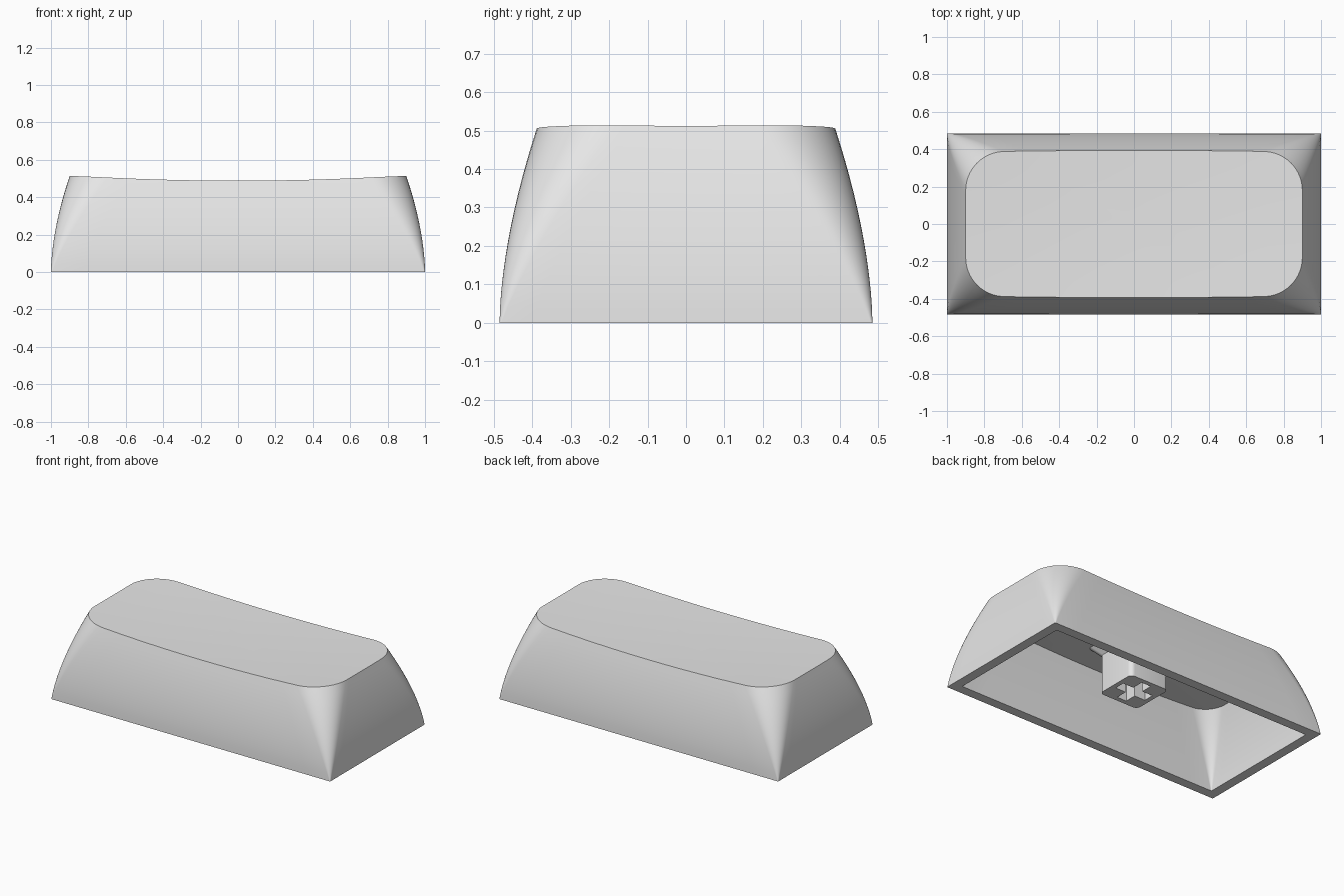
import bpy, bmesh, math

if "Cube" in bpy.data.objects:
    bpy.data.objects.remove(bpy.data.objects["Cube"], do_unlink=True)

HALF_X, HALF_Y = 1.0, 0.485
HEIGHT, INSET, WALL = 0.515, 0.1, 0.062

plastic = bpy.data.materials.new("light grey plastic")
plastic.use_nodes = True
plastic.diffuse_color = (0.8, 0.8, 0.8, 1)
plastic.node_tree.nodes["Principled BSDF"].inputs["Base Color"].default_value = (0.8, 0.8, 0.8, 1)


def rounded_rect(hx, hy, r, steps=10, edge=12):
    """Counter-clockwise outline with round corners and divided straight sides."""
    pts = []
    for k, (sx, sy) in enumerate([(1, 1), (-1, 1), (-1, -1), (1, -1)]):
        for i in range(steps + 1):
            a = math.pi / 2 * (k + i / steps)
            pts.append((sx * (hx - r) + r * math.cos(a), sy * (hy - r) + r * math.sin(a)))
    out = []
    for i, (x, y) in enumerate(pts):
        out.append((x, y))
        if i % (steps + 1) == steps:
            nx, ny = pts[(i + 1) % len(pts)]
            for j in range(1, edge):
                out.append((x + (nx - x) * j / edge, y + (ny - y) * j / edge))
    return out


def bridge(bm, a, b):
    for i in range(len(a)):
        j = (i + 1) % len(a)
        bm.faces.new((a[i], a[j], b[j], b[i]))


def finish(bm, name):
    bmesh.ops.recalc_face_normals(bm, faces=bm.faces)
    mesh = bpy.data.meshes.new(name)
    bm.to_mesh(mesh)
    bm.free()
    mesh.materials.append(plastic)
    obj = bpy.data.objects.new(name, mesh)
    bpy.context.collection.objects.link(obj)
    return obj


def select(obj):
    bpy.ops.object.select_all(action="DESELECT")
    obj.select_set(True)
    bpy.context.view_layer.objects.active = obj


# Cap shell: curved walls, dished top, hollow underside
def dish(x, y):
    return 0.484 + 0.035 * x * x + 0.03 * y * y


def lean(z):
    return INSET * (z / HEIGHT) ** 1.7


def skin(bm, wall, top_radius, rows=12):
    """One wall and roof surface, moved inwards by wall; returns its bottom ring."""
    rings = []
    for k in range(rows + 1):
        t = k / rows
        ref = lean(t * (HEIGHT - wall))
        hy = HALF_Y - wall - ref
        ring = []
        for x, y in rounded_rect(HALF_X - wall - ref, hy, 0.004 + (top_radius - 0.004) * t):
            z = t * (dish(x, y) - wall)
            y *= (HALF_Y - wall - lean(z)) / hy
            ring.append(bm.verts.new((x, y, z)))
        rings.append(ring)
    edge = rings[-1]
    for s in (0.8, 0.6, 0.4, 0.2):
        rings.append([bm.verts.new((v.co.x * s, v.co.y * s,
                                    dish(v.co.x * s, v.co.y * s) - wall)) for v in edge])
    for a, b in zip(rings, rings[1:]):
        bridge(bm, a, b)
    middle = bm.verts.new((0, 0, dish(0, 0) - wall))
    last = rings[-1]
    for i in range(len(last)):
        bm.faces.new((last[i], last[(i + 1) % len(last)], middle))
    return rings[0]


bm = bmesh.new()
bridge(bm, skin(bm, 0, 0.205), skin(bm, WALL, 0.13))
shell = finish(bm, "cap_shell")


# Stem: rounded square post flaring out into the roof
def prism(name, sections):
    bm = bmesh.new()
    rings = [[bm.verts.new((x, y, z)) for x, y in outline] for outline, z in sections]
    for a, b in zip(rings, rings[1:]):
        bridge(bm, a, b)
    bm.faces.new(rings[0])
    bm.faces.new(rings[-1])
    return finish(bm, name)


stem = prism("stem", [(rounded_rect(h, h, 0.03, 6, 1), z) for h, z in
                      ((0.14, 0.125), (0.14, 0.37), (0.19, 0.425), (0.19, 0.45))])

# Cross-shaped socket in the stem
ARM, THIN = 0.11, 0.034
quarter = [(ARM, -THIN), (ARM, THIN), (THIN, THIN)]
cross = []
for k in range(4):
    c, s = round(math.cos(k * math.pi / 2)), round(math.sin(k * math.pi / 2))
    cross += [(x * c - y * s, x * s + y * c) for x, y in quarter]
cutter = prism("socket_cutter", [(cross, 0.05), (cross, 0.36)])
cutter.hide_render = True
cut = stem.modifiers.new("socket", "BOOLEAN")
cut.operation = "DIFFERENCE"
cut.solver = "EXACT"
cut.object = cutter
select(stem)
bpy.ops.object.modifier_apply(modifier=cut.name)
bpy.data.objects.remove(cutter, do_unlink=True)

# Smooth shading with crisp rims
for obj in (shell, stem):
    select(obj)
    bpy.ops.object.shade_smooth_by_angle(angle=math.radians(30))
